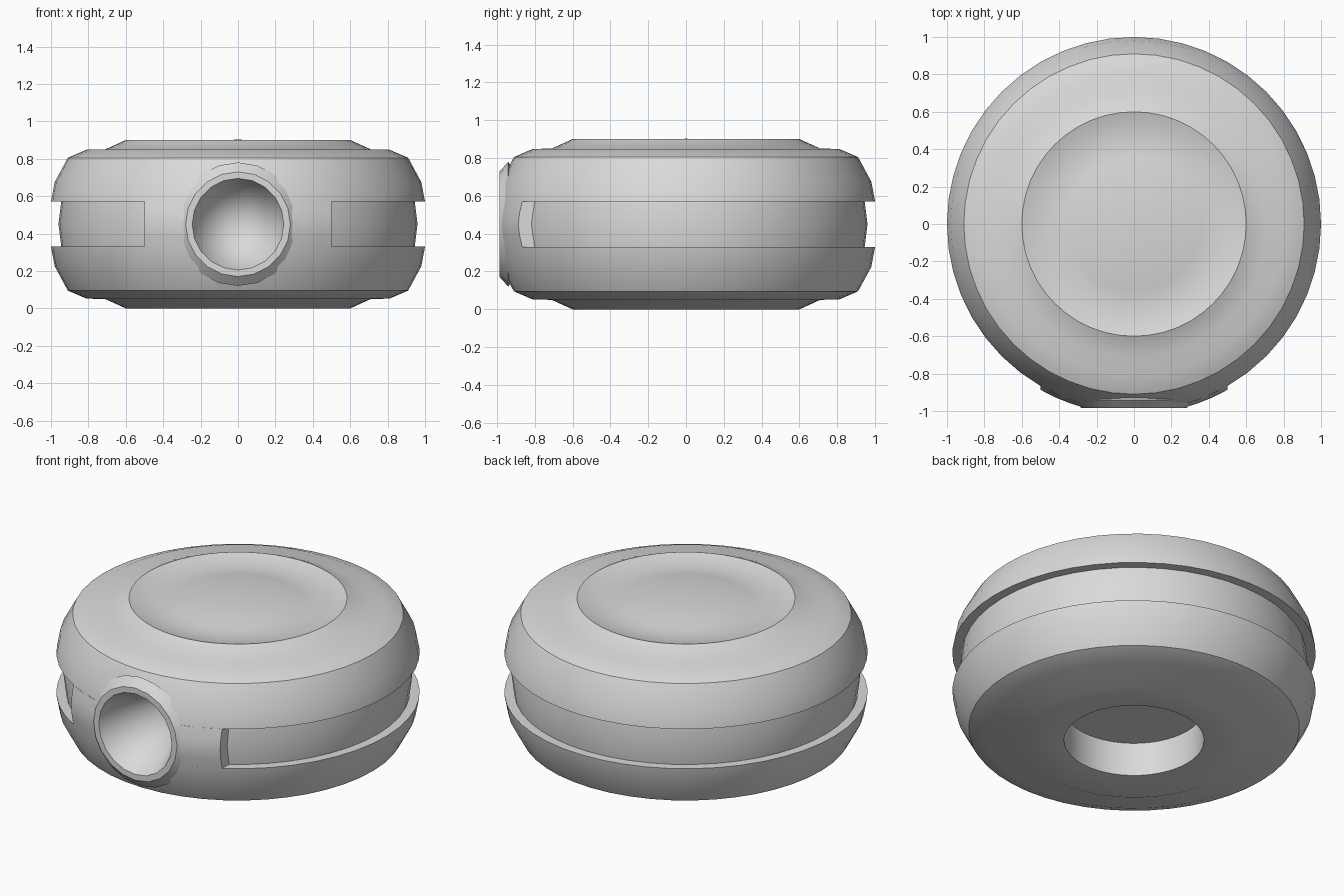
import bpy, bmesh, math
from mathutils import Matrix, Vector

if "Cube" in bpy.data.objects:
    bpy.data.objects.remove(bpy.data.objects["Cube"])

GREY = (0.7, 0.7, 0.7, 1.0)
grey = bpy.data.materials.new("plain_grey")
grey.use_nodes = True
grey.diffuse_color = GREY
grey.node_tree.nodes["Principled BSDF"].inputs["Base Color"].default_value = GREY


def make_object(name, bm):
    bmesh.ops.remove_doubles(bm, verts=bm.verts, dist=1e-4)
    bmesh.ops.recalc_face_normals(bm, faces=bm.faces)
    mesh = bpy.data.meshes.new(name)
    bm.to_mesh(mesh)
    bm.free()
    obj = bpy.data.objects.new(name, mesh)
    bpy.context.collection.objects.link(obj)
    mesh.materials.append(grey)
    return obj


def lathe(name, profile, steps, matrix=Matrix()):
    """Spin a (radius, height) profile around z, then place it."""
    bm = bmesh.new()
    verts = [bm.verts.new((r, 0, z)) for r, z in profile]
    edges = [bm.edges.new(pair) for pair in zip(verts, verts[1:])]
    bmesh.ops.spin(bm, geom=verts + edges, axis=(0, 0, 1), cent=(0, 0, 0),
                   steps=steps, angle=math.tau)
    bmesh.ops.transform(bm, matrix=matrix, verts=bm.verts)
    return make_object(name, bm)


def activate(obj):
    bpy.ops.object.select_all(action='DESELECT')
    obj.select_set(True)
    bpy.context.view_layer.objects.active = obj


# Round body: recessed underside, rounded rims, side groove, dished top
half = [(0.60, 0.0), (0.71, 0.05), (0.81, 0.052), (0.91, 0.095),
        (0.98, 0.225), (1.0, 0.33), (0.945, 0.33)]
underside = [(0, 0.22), (0.385, 0.22), (0.385, 0.016)]
dish = [(0.55, 0.885), (0.45, 0.872), (0.36, 0.88), (0.28, 0.895), (0, 0.902)]
upper = [(r, 0.9 - z) for r, z in reversed(half)]
body = lathe("body", underside + half + [(0.96, 0.45)] + upper + dish, 48)

# Front block that closes the groove around the socket
section = [(1.0, 0.33), (1.012, 0.39), (1.018, 0.45), (1.012, 0.51),
           (1.0, 0.57), (0.9, 0.57), (0.9, 0.33)]
bm = bmesh.new()
rings = []
for i in range(13):
    x = -0.5 + i / 12
    rings.append([bm.verts.new((x, -math.sqrt(r * r - x * x), z))
                  for r, z in section])
for a, b in zip(rings, rings[1:]):
    for j in range(len(section)):
        k = (j + 1) % len(section)
        bm.faces.new((a[j], a[k], b[k], b[j]))
bm.faces.new(rings[0])
bm.faces.new(rings[-1])
block = make_object("front_block", bm)

# Conical socket with a chamfered rim, facing the front
face_front = Matrix.Translation((0, 0, 0.45)) @ Matrix.Rotation(math.pi / 2, 4, 'X')
socket = lathe("front_socket", [(0, 0.38), (0.27, 0.90), (0.33, 0.94), (0.28, 0.985),
                                (0.245, 0.985), (0, 0.45)], 20, face_front)

# Cut the opening for the socket
cutter = lathe("socket_cutter", [(0, 0.42), (0.262, 0.985), (0.262, 1.2), (0, 1.2)],
               20, face_front)
cutter.hide_render = True
for obj in (body, block):
    cut = obj.modifiers.new("socket_opening", 'BOOLEAN')
    cut.operation = 'DIFFERENCE'
    cut.solver = 'EXACT'
    cut.object = cutter
    activate(obj)
    bpy.ops.object.modifier_apply(modifier=cut.name)
bpy.data.objects.remove(cutter)

# Smooth shading with sharp rims
for obj in (body, block, socket):
    activate(obj)
    bpy.ops.object.shade_smooth_by_angle(angle=math.radians(30))
